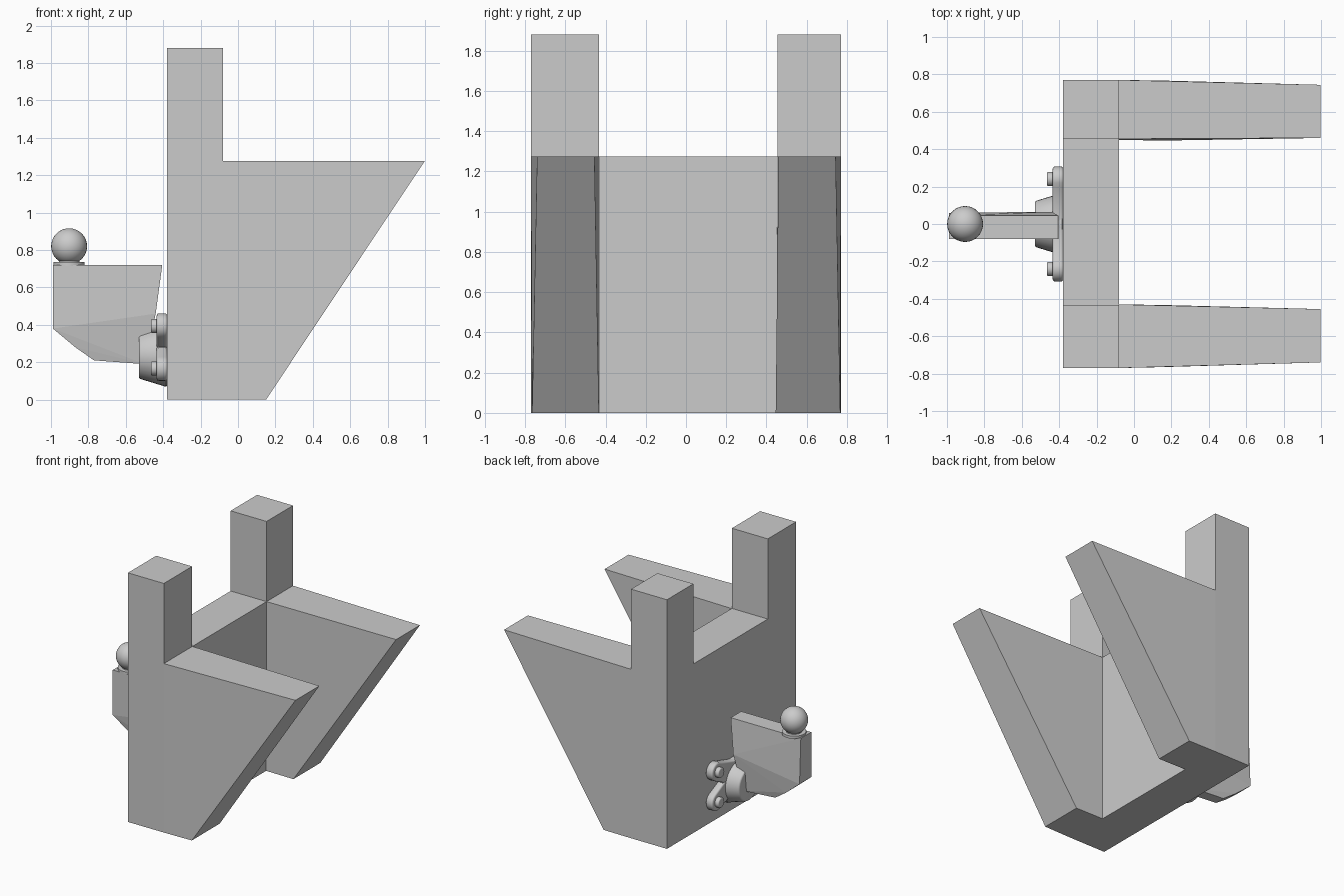
import bpy, bmesh, math
from mathutils import Matrix, Vector

cube = bpy.data.objects.get("Cube")
if cube:
    bpy.data.objects.remove(cube, do_unlink=True)

grey = bpy.data.materials.new("plain_grey")
grey.use_nodes = True
grey.diffuse_color = (0.6, 0.6, 0.6, 1)
grey.node_tree.nodes["Principled BSDF"].inputs["Base Color"].default_value = (0.6, 0.6, 0.6, 1)


def finish(name, bm, smooth=False, bevel=0.0):
    """Turn a bmesh into a named object with material and optional rounding."""
    bmesh.ops.recalc_face_normals(bm, faces=bm.faces[:])
    if bevel:
        edges = [e for e in bm.edges if e.calc_face_angle(0) > math.radians(50)]
        bmesh.ops.bevel(bm, geom=edges, offset=bevel, segments=3, profile=0.5, affect='EDGES')
    mesh = bpy.data.meshes.new(name)
    bm.to_mesh(mesh)
    bm.free()
    mesh.materials.append(grey)
    obj = bpy.data.objects.new(name, mesh)
    bpy.context.collection.objects.link(obj)
    if smooth:
        bpy.ops.object.select_all(action='DESELECT')
        obj.select_set(True)
        bpy.context.view_layer.objects.active = obj
        bpy.ops.object.shade_smooth_by_angle(angle=math.radians(35))
    return obj


def loft(name, ring_a, ring_b, **kw):
    """Close a solid between two matching outlines."""
    bm = bmesh.new()
    a = [bm.verts.new(p) for p in ring_a]
    b = [bm.verts.new(p) for p in ring_b]
    bm.faces.new(a)
    bm.faces.new(b[::-1])
    n = len(a)
    for i in range(n):
        bm.faces.new((a[i], b[i], b[(i + 1) % n], a[(i + 1) % n]))
    return finish(name, bm, **kw)


def extrude_x(name, outline, x0, x1, **kw):
    return loft(name, [(x0, y, z) for y, z in outline], [(x1, y, z) for y, z in outline], **kw)


def cone(name, r1, r2, depth, centre, along_x=False, sides=32, bevel=0.0):
    bm = bmesh.new()
    turn = Matrix.Rotation(-math.pi / 2, 4, 'Y') if along_x else Matrix()
    bmesh.ops.create_cone(bm, cap_ends=True, segments=sides, radius1=r1, radius2=r2,
                          depth=depth, matrix=Matrix.Translation(centre) @ turn)
    return finish(name, bm, smooth=True, bevel=bevel)


# Back wall with its two upright posts, one U-shaped outline
frame = [(-0.77, 0), (0.77, 0), (0.77, 1.88), (0.455, 1.88), (0.455, 1.275),
         (-0.433, 1.275), (-0.433, 1.88), (-0.77, 1.88)]
extrude_x("back_frame", frame, -0.38, -0.08)

# Slanted side arms: (x, z) outline with inner and outer edges narrowing forward
arm_xz = [(-0.08, 0), (0.15, 0), (0.998, 1.275), (-0.08, 1.275)]
arms = {"left_arm": ((0.45, 0.446, 0.46, 0.455), (0.77, 0.767, 0.744, 0.77)),
        "right_arm": ((-0.43, -0.433, -0.455, -0.43), (-0.77, -0.765, -0.74, -0.77))}
for name, (inner, outer) in arms.items():
    loft(name, [(x, y, z) for (x, z), y in zip(arm_xz, inner)],
         [(x, y, z) for (x, z), y in zip(arm_xz, outer)])

# Hitch bracket: a convex block with a tapering underside
bracket = [
    (-0.99, -0.08, 0.72), (-0.99, 0.045, 0.72), (-0.405, -0.08, 0.72), (-0.405, 0.045, 0.72),
    (-0.99, -0.08, 0.38), (-0.99, 0.06, 0.38), (-0.44, -0.08, 0.46), (-0.44, 0.065, 0.46),
    (-0.87, -0.06, 0.28), (-0.87, 0.05, 0.28), (-0.77, -0.045, 0.21), (-0.77, 0.035, 0.21),
    (-0.50, -0.045, 0.19), (-0.50, 0.035, 0.19)]
bm = bmesh.new()
for p in bracket:
    bm.verts.new(p)
bmesh.ops.convex_hull(bm, input=bm.verts[:])
finish("hitch_bracket", bm)

# Tow ball on its collar and neck
cone("ball_collar", 0.083, 0.083, 0.02, (-0.903, 0, 0.725))
cone("ball_neck", 0.055, 0.055, 0.05, (-0.903, 0, 0.745))
bm = bmesh.new()
bmesh.ops.create_uvsphere(bm, u_segments=32, v_segments=16, radius=0.096,
                          matrix=Matrix.Translation((-0.903, 0, 0.82)))
finish("tow_ball", bm, smooth=True)

# Mounting plate: four round lobes joined through narrow waists
BOLT_Y, BOLT_Z, MID_Z = 0.24, 0.113, 0.28
outline = []
waists = [(0, 0.11), (-0.16, 0), (0, -0.11), (0.16, 0)]
for k, (sy, sz) in enumerate([(1, 1), (-1, 1), (-1, -1), (1, -1)]):
    middle = math.atan2(sz * 0.6, sy)
    for step in range(-5, 6):
        a = middle + math.radians(step * 19)
        outline.append((sy * BOLT_Y + 0.068 * math.cos(a), MID_Z + sz * BOLT_Z + 0.068 * math.sin(a)))
    outline.append((waists[k][0], MID_Z + waists[k][1]))
extrude_x("mounting_plate", outline, -0.435, -0.378, smooth=True, bevel=0.012)

# Bolt heads on the lobes
for side, sy in (("left", 1), ("right", -1)):
    for level, sz in (("upper", 1), ("lower", -1)):
        cone(f"{level}_{side}_bolt", 0.038, 0.038, 0.06,
             (-0.435, sy * BOLT_Y, MID_Z + sz * BOLT_Z), along_x=True, sides=20, bevel=0.008)

# Tapered boss between the plate and the bracket
cone("hitch_boss", 0.168, 0.122, 0.15, (-0.455, 0, 0.235), along_x=True, bevel=0.01)
